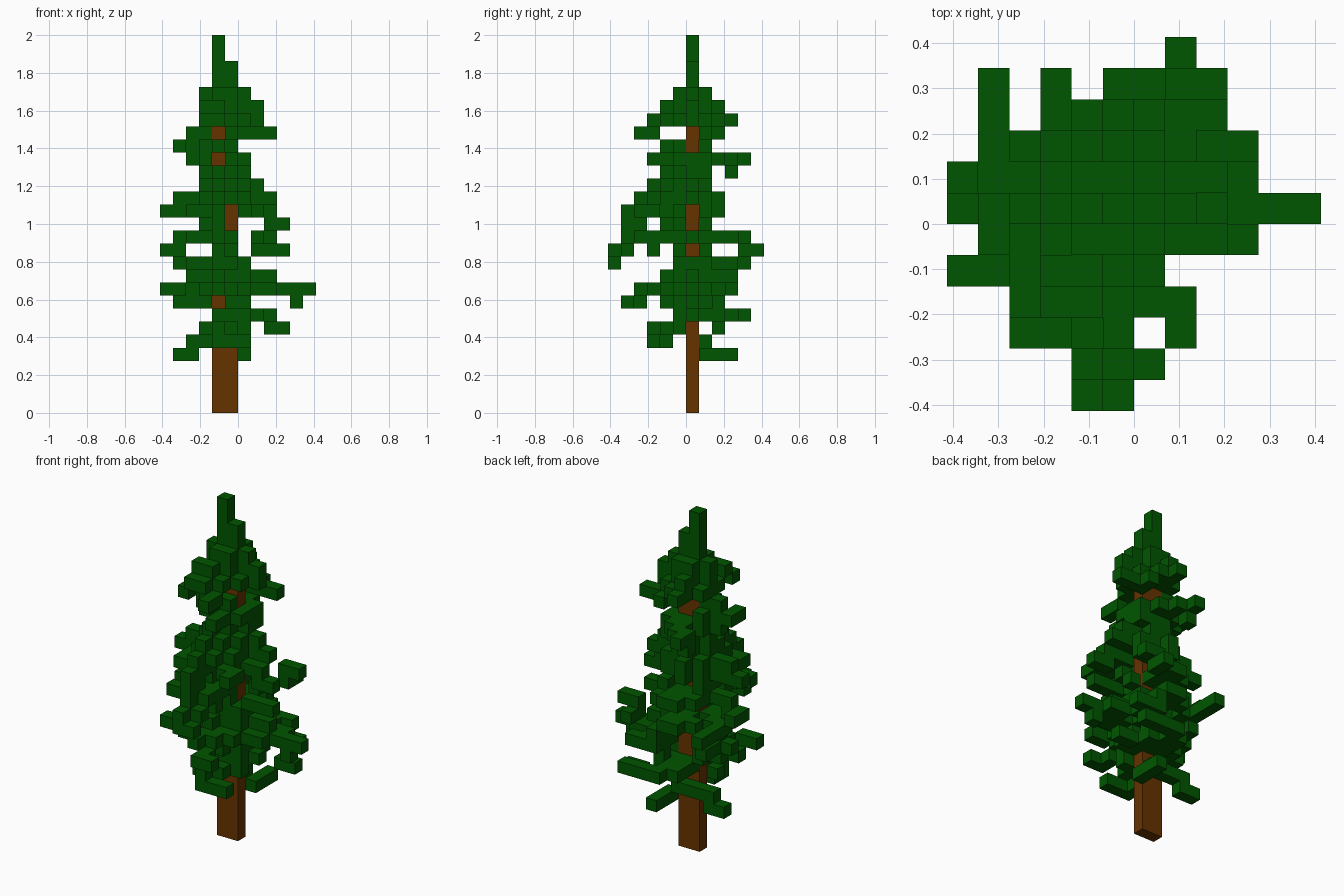
import bpy, bmesh, random
from mathutils import Vector

random.seed(7)
UNIT = 2 / 29          # one block
FIRST = 4              # lowest layer with needles
TRUNK_TOP = 24
TRUNK_X = (-2, -1)

# Reach of each needle layer, bottom to top: left, right, front, back
REACH = [
    (-5, 0, 1, 3), (-4, 0, -3, 1), (-3, 3, -3, 2), (-2, 2, -1, 4),
    (-5, 4, -5, 2), (-6, 5, -4, 3), (-4, 2, -2, 3), (-5, 0, -6, 4),
    (-6, 3, -6, 5), (-5, 2, -5, 4), (-3, 3, -5, 1), (-6, 2, -5, 2),
    (-5, 2, -4, 2), (-3, 1, -3, 1), (-3, 0, -2, 3), (-4, 0, -3, 4),
    (-5, -1, -2, 1), (-4, 2, -4, 2), (-3, 1, -3, 3), (-3, 1, -2, 2),
    (-3, 0, -1, 1), (-2, -1, 0, 0), (-2, -1, 0, 0), (-2, -2, 0, 0),
    (-2, -2, 0, 0),
]

# Outer ends of the boughs that spread sideways, per layer
TIPS = {
    4: [(0, 3), (0, 2), (0, 1), (-5, 1), (-4, 1)], 5: [(0, -3), (-1, -3), (-2, -3)],
    6: [(3, 2), (2, 2)], 7: [(2, 4)], 8: [(-5, -1)], 9: [(-6, -2), (5, 0)],
    11: [(-5, 4), (-5, 3), (-5, 2), (-5, 1)], 13: [(2, 4), (-4, -4)],
    15: [(-6, 0), (1, -4), (1, -3), (0, -3)], 18: [(-3, 3)],
    19: [(-3, 4), (-3, 3)], 20: [(-5, -1)],
    21: [(2, 1)], 22: [(-3, -3)], 23: [(-3, -2)],
}

# Open air between boughs, per layer
GAPS_X = {4: (-3,), 6: (1,), 8: (1, 2, 3), 12: (-4, -3, 0), 13: (0,), 14: (0, 1)}
GAPS_Y = {5: (-1, 0), 6: (0, 1), 8: (-3,), 11: (-5, -4, -3, -2),
          12: (-4, -2, 2, 3), 14: (-3,), 18: (2,), 21: (-2, -1)}

# Layers where the bark shows through the front, the right side or the back
BARE_FRONT = {8: (-2,), 14: (-1,), 15: (-1,), 19: (-2,), 21: (-2,)}
BARE_SIDE = (5, 6, 12, 14, 15, 20, 21)
BARE_BACK = (4, 6, 8, 9, 10, 12, 14, 20, 21)

# Overall spread of the boughs: first and last column of each row, front to back
SPREAD = [(-2, -1), (-2, 0), (-4, 1), (-4, 1), (-6, 0), (-5, 3),
          (-6, 5), (-6, 3), (-5, 3), (-5, 2), (-5, 2), (1, 1)]
NOTCHES = {(-4, 4), (-2, 4), (-4, 3), (0, -4)}


def is_trunk(x, y, z):
    return x in TRUNK_X and y == 0 and z < TRUNK_TOP


def footprint():
    return {(x, row - 6) for row, (a, b) in enumerate(SPREAD)
            for x in range(a, b + 1)} - NOTCHES


def distance(x, y, reach):
    """Distance from the trunk, 1 at the tip of a straight bough."""
    left, right, front, back = reach
    dx = (-2 - x) / max(2, -2 - left) if x < -2 else max(0, x + 1) / max(2, right + 1)
    dy = -y / max(2, -front) if y < 0 else y / max(2, back)
    return dx + dy


def allowed_cells(z, reach, ground):
    """Cells a layer may fill, each with its distance from the trunk."""
    left, right, front, back = reach
    cells = {}
    for x in range(left, right + 1):
        for y in range(front, back + 1):
            blocked = (
                (x, y) not in ground or is_trunk(x, y, z)
                or x in GAPS_X.get(z, ())
                or y in GAPS_Y.get(z, ())
                or (y < 0 and x in BARE_FRONT.get(z, ()))
                or (y > 0 and x in TRUNK_X and z in BARE_BACK)
                or (y == 0 and x >= 0 and z in BARE_SIDE)
            )
            if not blocked:
                cells[(x, y)] = distance(x, y, reach)
    return cells


def attach(cell, z, cells, filled):
    """Add a bough end and grow it inwards until it meets other blocks."""
    while True:
        x, y = cell
        sides = [(x - 1, y), (x + 1, y), (x, y - 1), (x, y + 1)]
        joined = (x, y, z + 1) in filled or any((*s, z) in filled for s in sides)
        filled.add((x, y, z))
        inner = [s for s in sides if s in cells and cells[s] < cells[cell]]
        if joined or not inner:
            return
        cell = min(inner, key=cells.get)


def grow_needles():
    ground = footprint()
    layers = {FIRST + i: allowed_cells(FIRST + i, r, ground) for i, r in enumerate(REACH)}
    filled = set()
    for z in sorted(layers, reverse=True):
        cells = layers[z]
        # dense heart of the layer
        filled |= {(*c, z) for c, d in cells.items()
                   if d <= 0.5 or (d <= 0.86 and random.random() < 0.86)}
        for tip in reversed(TIPS.get(z, [])):
            attach(tip, z, cells, filled)
        # every row and column of the layer carries a bough
        for axis in (0, 1):
            for line in sorted({c[axis] for c in cells}, key=abs):
                if not any(c[axis] == line and c[2] == z for c in filled):
                    options = [c for c in cells if c[axis] == line]
                    attach(min(options, key=cells.get), z, cells, filled)
    # fill the outline seen from above
    covered = {(x, y) for x, y, z in filled}
    for cell in sorted(ground - covered):
        options = [z for z in layers if cell in layers[z]]
        if options:
            z = min(options, key=lambda z: layers[z][cell])
            attach(cell, z, layers[z], filled)
    return filled


def material(name, rgb):
    mat = bpy.data.materials.new(name)
    mat.use_nodes = True
    mat.diffuse_color = (*rgb, 1)
    shader = next(n for n in mat.node_tree.nodes if n.type == 'BSDF_PRINCIPLED')
    shader.inputs['Base Color'].default_value = (*rgb, 1)
    shader.inputs['Roughness'].default_value = 0.9
    return mat


def block_object(name, cells, solid, mat):
    """Mesh of the outer faces of a set of blocks."""
    bm = bmesh.new()
    corners = {}

    def vert(p):
        key = tuple(round(c) for c in p)
        if key not in corners:
            corners[key] = bm.verts.new(Vector(key) * UNIT)
        return corners[key]

    for cell in sorted(cells):
        for axis in range(3):
            for side in (0, 1):
                step = [0, 0, 0]
                step[axis] = 2 * side - 1
                if tuple(a + b for a, b in zip(cell, step)) in solid:
                    continue
                u, v = Vector((0, 0, 0)), Vector((0, 0, 0))
                u[(axis + 1) % 3] = 1
                v[(axis + 2) % 3] = 1
                base = Vector(cell)
                base[axis] += side
                loop = [base, base + u, base + u + v, base + v]
                if not side:
                    loop.reverse()
                bm.faces.new([vert(p) for p in loop])
    mesh = bpy.data.meshes.new(name)
    bm.to_mesh(mesh)
    bm.free()
    mesh.materials.append(mat)
    obj = bpy.data.objects.new(name, mesh)
    bpy.context.collection.objects.link(obj)


if "Cube" in bpy.data.objects:
    bpy.data.objects.remove(bpy.data.objects["Cube"], do_unlink=True)

bark = material("bark_brown", (0.133, 0.033, 0))
green = material("needle_green", (0, 0.091, 0))

# Trunk
trunk_cells = {(x, 0, z) for x in TRUNK_X for z in range(TRUNK_TOP)}
block_object("trunk", trunk_cells, trunk_cells, bark)

# Needles
needle_cells = grow_needles()
block_object("needles", needle_cells, needle_cells | trunk_cells, green)
